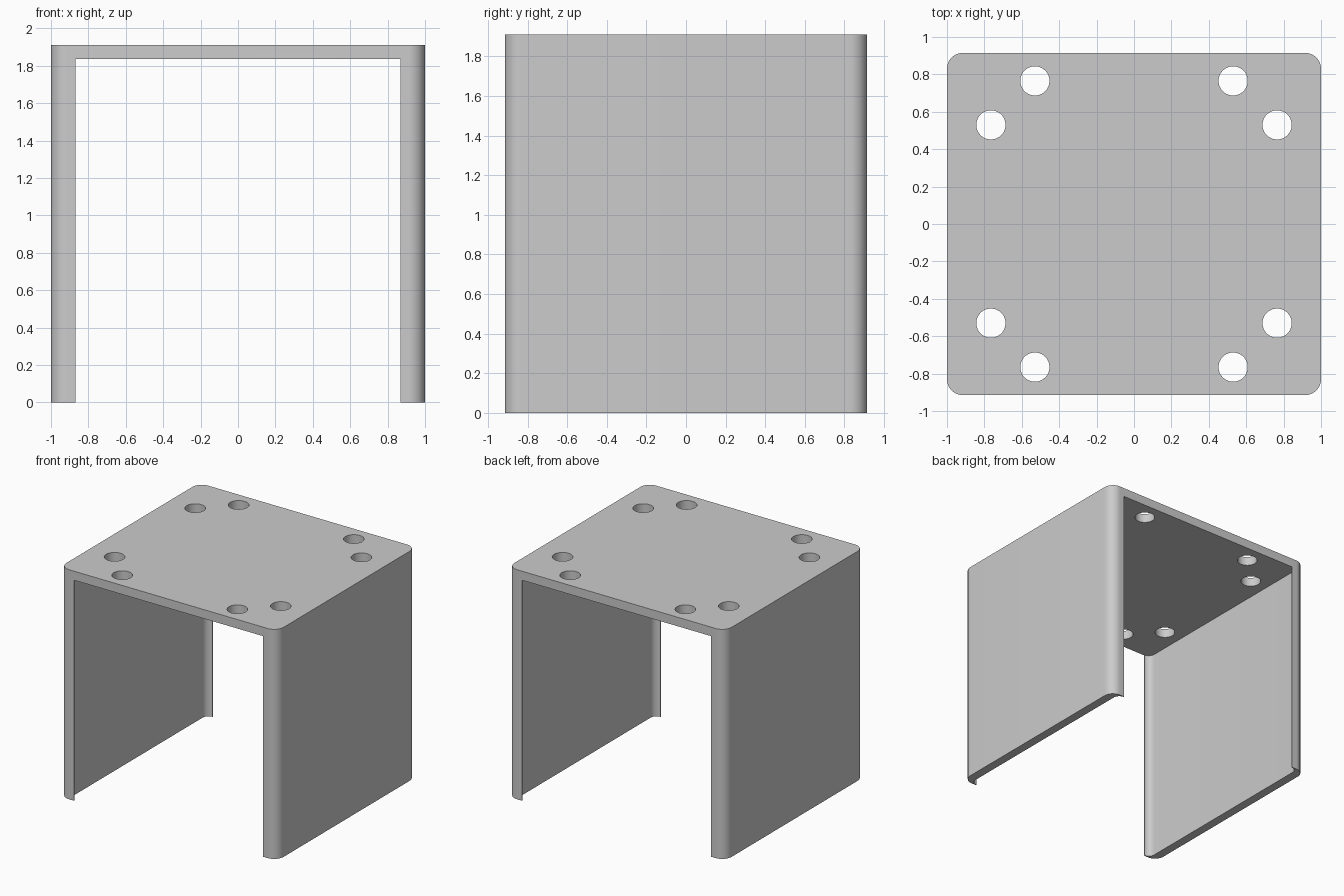
import bpy, bmesh, math

if "Cube" in bpy.data.objects:
    bpy.data.objects.remove(bpy.data.objects["Cube"], do_unlink=True)

HALF_X, HALF_Y, HEIGHT = 1.0, 0.915, 1.91
SHEET = 0.075          # wall and top thickness
CORNER = 0.086         # outer corner radius
FILLET = 0.055         # inner corner radius
LIP = 0.006            # thickness left at the lip tip
HOLE_R = 0.078

grey = bpy.data.materials.new("light_grey")
grey.use_nodes = True
colour = (0.6, 0.6, 0.6, 1)
grey.diffuse_color = colour
grey.node_tree.nodes["Principled BSDF"].inputs["Base Color"].default_value = colour


def corner_arc(hx, hy, r, quadrant, steps=12):
    """Quarter arc at one corner of a rectangle, counter-clockwise."""
    sx = 1 if quadrant in (0, 3) else -1
    sy = 1 if quadrant in (0, 1) else -1
    angles = [(quadrant + i / steps) * math.pi / 2 for i in range(steps + 1)]
    return [(sx * (hx - r) + r * math.cos(a), sy * (hy - r) + r * math.sin(a)) for a in angles]


def prism(name, outline, z0, z1):
    """Extrude a flat outline from z0 to z1."""
    bm = bmesh.new()
    base = bm.faces.new([bm.verts.new((x, y, z0)) for x, y in outline])
    top = bmesh.ops.extrude_face_region(bm, geom=[base])["geom"]
    bmesh.ops.translate(bm, vec=(0, 0, z1 - z0),
                        verts=[v for v in top if isinstance(v, bmesh.types.BMVert)])
    bmesh.ops.recalc_face_normals(bm, faces=bm.faces)
    mesh = bpy.data.meshes.new(name)
    bm.to_mesh(mesh)
    bm.free()
    mesh.materials.append(grey)
    obj = bpy.data.objects.new(name, mesh)
    bpy.context.collection.objects.link(obj)
    return obj


def cut(target, cutter):
    mod = target.modifiers.new(cutter.name, "BOOLEAN")
    mod.operation = "DIFFERENCE"
    mod.solver = "EXACT"
    mod.object = cutter
    bpy.context.view_layer.objects.active = target
    bpy.ops.object.modifier_apply(modifier=mod.name)
    bpy.data.objects.remove(cutter, do_unlink=True)


# Rounded block that becomes the cover
outer = [p for q in range(4) for p in corner_arc(HALF_X, HALF_Y, CORNER, q)]
cover = prism("bracket_cover", outer, 0, HEIGHT)

# Cavity with rounded corners, open through the front and back
inner_x, inner_y = HALF_X - SHEET, HALF_Y - LIP
open_x, open_y = inner_x - FILLET, HALF_Y + 0.2
cavity = []
for q in range(4):
    arc = corner_arc(inner_x, inner_y, FILLET, q)
    exit_point = (open_x if q in (0, 3) else -open_x, open_y if q in (0, 1) else -open_y)
    cavity += arc + [exit_point] if q % 2 == 0 else [exit_point] + arc
cut(cover, prism("cavity_cutter", cavity, -0.2, HEIGHT - SHEET))

# Pair of bolt holes near each corner of the top
for sx in (-1, 1):
    for sy in (-1, 1):
        for cx, cy in ((0.53, 0.765), (0.765, 0.53)):
            ring = [(sx * cx + HOLE_R * math.cos(i * math.pi / 24),
                     sy * cy + HOLE_R * math.sin(i * math.pi / 24)) for i in range(48)]
            cut(cover, prism("hole_cutter", ring, HEIGHT - 0.2, HEIGHT + 0.2))

# Smooth the round surfaces, keep edges crisp
bpy.ops.object.select_all(action="DESELECT")
cover.select_set(True)
bpy.context.view_layer.objects.active = cover
bpy.ops.object.shade_smooth_by_angle(angle=math.radians(30))
